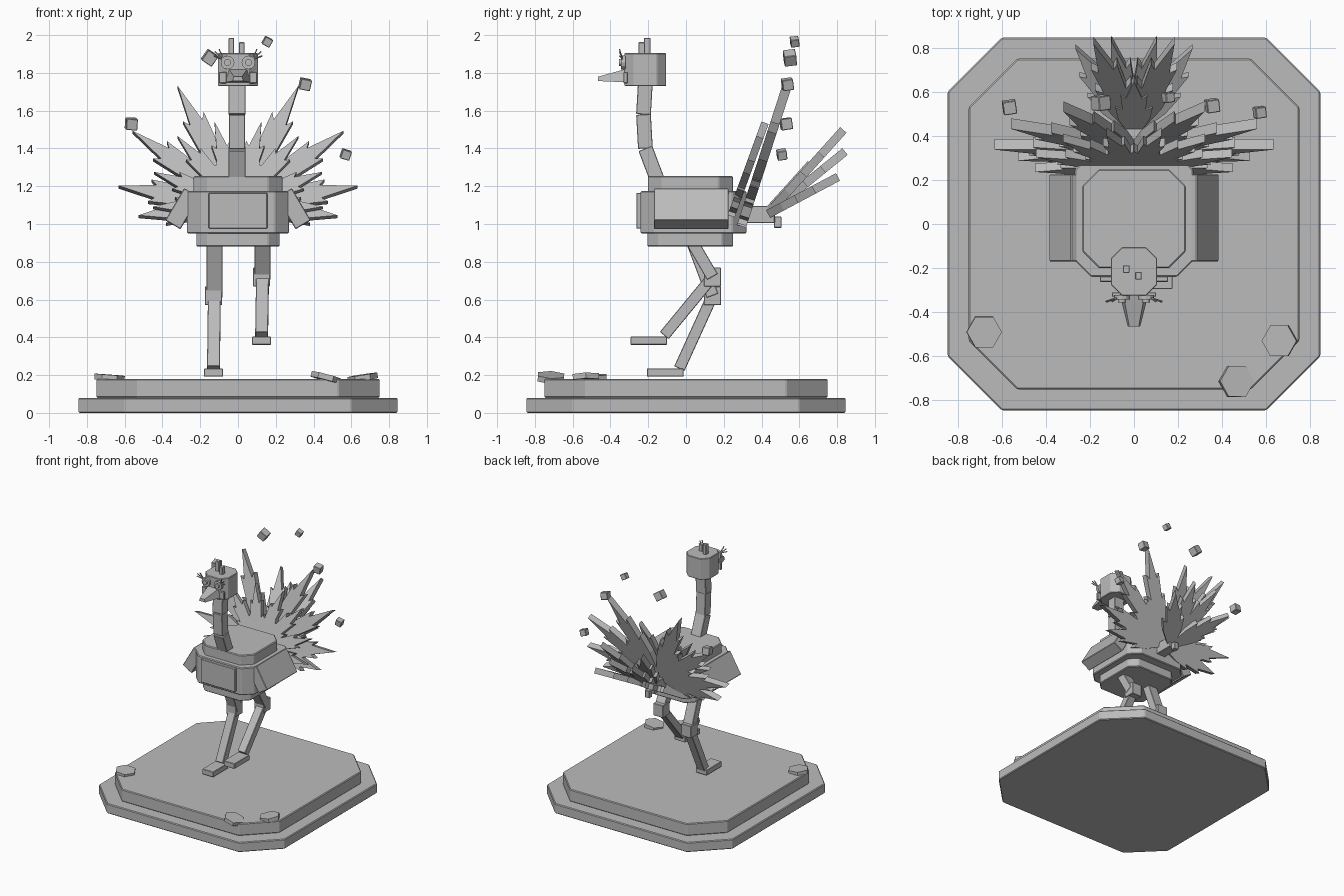
import bpy, bmesh, math
from mathutils import Vector, Matrix

if "Cube" in bpy.data.objects:
    bpy.data.objects.remove(bpy.data.objects["Cube"], do_unlink=True)

grey = bpy.data.materials.new("light_grey")
grey.use_nodes = True
grey.diffuse_color = (0.5, 0.5, 0.5, 1)
grey.node_tree.nodes["Principled BSDF"].inputs["Base Color"].default_value = (0.5, 0.5, 0.5, 1)


def finish(name, bm, bevel=0):
    bmesh.ops.recalc_face_normals(bm, faces=bm.faces)
    mesh = bpy.data.meshes.new(name)
    bm.to_mesh(mesh)
    bm.free()
    mesh.materials.append(grey)
    obj = bpy.data.objects.new(name, mesh)
    bpy.context.collection.objects.link(obj)
    if bevel:
        mod = obj.modifiers.new("soft_edge", "BEVEL")
        mod.width = bevel
        mod.segments = 1
    return obj


def prism(name, outline, origin, u, v, depth, bevel=0):
    """Extrude a flat outline, drawn on axes u and v, along their normal."""
    u, v, origin = Vector(u), Vector(v), Vector(origin)
    n = u.cross(v).normalized()
    bm = bmesh.new()
    face = bm.faces.new([bm.verts.new(origin + u * a + v * b - n * depth / 2) for a, b in outline])
    moved = bmesh.ops.extrude_face_region(bm, geom=[face])["geom"]
    bmesh.ops.translate(bm, vec=n * depth, verts=[g for g in moved if isinstance(g, bmesh.types.BMVert)])
    return finish(name, bm, bevel)


def octagon_block(name, x, y0, y1, z0, z1, cut, bevel=0.006):
    outline = [(x - cut, y0), (x, y0 + cut), (x, y1 - cut), (x - cut, y1),
               (cut - x, y1), (-x, y1 - cut), (-x, y0 + cut), (cut - x, y0)]
    return prism(name, outline, (0, 0, (z0 + z1) / 2), (1, 0, 0), (0, 1, 0), z1 - z0, bevel)


def box(name, centre, size, turn=(0, 0, 0), bevel=0.003):
    bm = bmesh.new()
    bmesh.ops.create_cube(bm, size=1, matrix=Matrix.Diagonal((*size, 1)))
    obj = finish(name, bm, bevel)
    obj.location = centre
    obj.rotation_euler = turn
    return obj


def strut(name, a, b, width, depth, bevel=0.003):
    a, b = Vector(a), Vector(b)
    obj = box(name, (a + b) / 2, (width, depth, (b - a).length), bevel=bevel)
    z = (b - a).normalized()
    x = Vector((1, 0, 0))
    x = (x - z * x.dot(z)).normalized()
    obj.rotation_euler = Matrix((x, z.cross(x), z)).transposed().to_euler()
    return obj


def feather(name, origin, lean, angle, length, half, depth):
    """Pointed barbed leaf, leaning back and fanned sideways."""
    lean, angle = math.radians(lean), math.radians(angle)
    up, side = Vector((0, math.sin(lean), math.cos(lean))), Vector((1, 0, 0))
    along = up * math.cos(angle) + side * math.sin(angle)
    across = side * math.cos(angle) - up * math.sin(angle)
    edge = [(0, 0.25), (0.3, 0.85), (0.52, 1), (0.47, 0.62), (0.74, 0.72), (0.69, 0.42)]
    outline = [(w * half, t * length) for t, w in edge] + [(0, length)]
    outline += [(-w * half, t * length) for t, w in reversed(edge)]
    return prism(name, outline, origin, across, along, depth)


# Stepped base and loose stones
octagon_block("base_lower", 0.845, -0.845, 0.845, 0, 0.08, 0.245)
octagon_block("base_upper", 0.75, -0.75, 0.75, 0.08, 0.18, 0.22)
for x, y, tx, ty in [(-0.68, -0.49, 0.05, 0.06), (0.66, -0.53, -0.05, -0.15), (0.465, -0.715, 0.08, 0.25)]:
    bm = bmesh.new()
    bmesh.ops.create_cone(bm, cap_ends=True, segments=6, radius1=0.08, radius2=0.08, depth=0.03)
    stone = finish("stone", bm)
    stone.location = (x, y, 0.187)
    stone.rotation_euler = (tx, ty, math.pi / 6)

# Body
octagon_block("belly", 0.22, -0.205, 0.25, 0.88, 0.96, 0.06)
octagon_block("torso", 0.27, -0.24, 0.32, 0.95, 1.175, 0.075)
octagon_block("back", 0.235, -0.2, 0.248, 1.165, 1.255, 0.075)
box("chest_panel", (0, -0.245, 1.07), (0.31, 0.035, 0.19))

# Slanted side wings
wing = [(0.285, 1.19), (0.385, 1.02), (0.305, 0.972), (0.205, 1.142)]
for s in (1, -1):
    prism("wing", [(s * x, z) for x, z in wing], (0, 0.028, 0), (1, 0, 0), (0, 0, 1), 0.395, 0.004)

# Neck
neck = [(-0.125, 1.22), (-0.215, 1.4), (-0.225, 1.58), (-0.215, 1.75)]
neck[0] = (-0.145, 1.215)
for (y0, z0), (y1, z1), width in zip(neck, neck[1:], (0.09, 0.085, 0.09)):
    strut("neck_segment", (-0.005, y0, z0), (-0.005, y1, z1), width, 0.078)

# Head, beak, crest and eyes
octagon_block("head", 0.105, -0.325, -0.105, 1.73, 1.905, 0.05, 0.004)
bm = bmesh.new()
rings = []
for y, w, low, high in [(-0.32, 0.065, 1.75, 1.82), (-0.465, 0.028, 1.757, 1.78)]:
    rings.append([bm.verts.new(p) for p in [(-w, y, low), (w, y, low), (w * 0.75, y, high), (-w * 0.75, y, high)]])
for i in range(4):
    j = (i + 1) % 4
    bm.faces.new((rings[0][i], rings[0][j], rings[1][j], rings[1][i]))
for ring in rings:
    bm.faces.new(ring)
finish("beak", bm)
box("crest_tall", (-0.035, -0.205, 1.94), (0.03, 0.035, 0.09))
box("crest_short", (0.02, -0.235, 1.925), (0.03, 0.035, 0.075))
for s in (1, -1):
    for part, radius, y in [("eye", 0.036, -0.332), ("pupil", 0.018, -0.345)]:
        bm = bmesh.new()
        bmesh.ops.create_cone(bm, cap_ends=True, segments=12, radius1=radius, radius2=radius, depth=0.022)
        eye = finish(part, bm)
        eye.location = (s * 0.055, y, 1.855)
        eye.rotation_euler.x = math.pi / 2
    for x, z in [(0.122, 1.912), (0.128, 1.89), (0.1, 1.925)]:
        strut("eyelash", (s * 0.075, -0.335, 1.87), (s * x, -0.352, z), 0.006, 0.006, 0)
    box("cheek", (s * 0.08, -0.32, 1.775), (0.04, 0.02, 0.06))

# Legs: right stands, left is raised
for side, x, foot_x, knee_z, ankle, foot in [
        ("right", -0.125, -0.13, 0.62, (-0.035, 0.235), (-0.11, 0.213)),
        ("left", 0.13, 0.125, 0.72, (-0.115, 0.41), (-0.197, 0.382))]:
    strut(side + "_thigh", (x, 0.035, 0.9), (x, 0.14, knee_z), 0.085, 0.065)
    box(side + "_knee", (x - 0.005, 0.14, knee_z), (0.09, 0.09, 0.1))
    strut(side + "_shin", (x, 0.14, knee_z), (foot_x, *ankle), 0.068, 0.06)
    box(side + "_foot", (foot_x, *foot), (0.1, 0.195, 0.043))

# Upright fan: long outer feathers with a shorter layer in front
for s in (1, -1):
    for angle, length in [(26, 0.73), (54, 0.69), (81, 0.64), (97, 0.53)]:
        feather("long_feather", (0, 0.33, 1.1), 18, s * angle, length, 0.085, 0.05)
    for angle, length in [(15, 0.48), (40, 0.5), (68, 0.48), (92, 0.45)]:
        feather("short_feather", (0, 0.26, 1.1), 20, s * angle, length, 0.07, 0.04)

# Rear tail fan
    for lean, angle, length in [(42, 17, 0.63), (51, 11, 0.54), (62, 32, 0.5)]:
        feather("tail_feather", (0, 0.43, 1.05), lean, s * angle, length, 0.085, 0.045)
feather("tail_feather_middle", (0, 0.42, 1.05), 42, 0, 0.36, 0.085, 0.045)
box("tail_root", (0, 0.38, 1.05), (0.08, 0.18, 0.09))
box("tail_stub", (0, 0.485, 1.01), (0.04, 0.04, 0.06))

# Floating cubes above the fan
for i, (x, y, z, size) in enumerate([(-0.565, 0.53, 1.53, 0.06), (-0.15, 0.55, 1.88, 0.065), (0.155, 0.575, 1.965, 0.045),
                                     (0.355, 0.537, 1.74, 0.058), (0.57, 0.507, 1.368, 0.05)]):
    box("floating_cube", (x, y, z), (size,) * 3, (0.15, (0.05, 0.6, 0.5, 0.2, 0.3)[i], 0.15))
